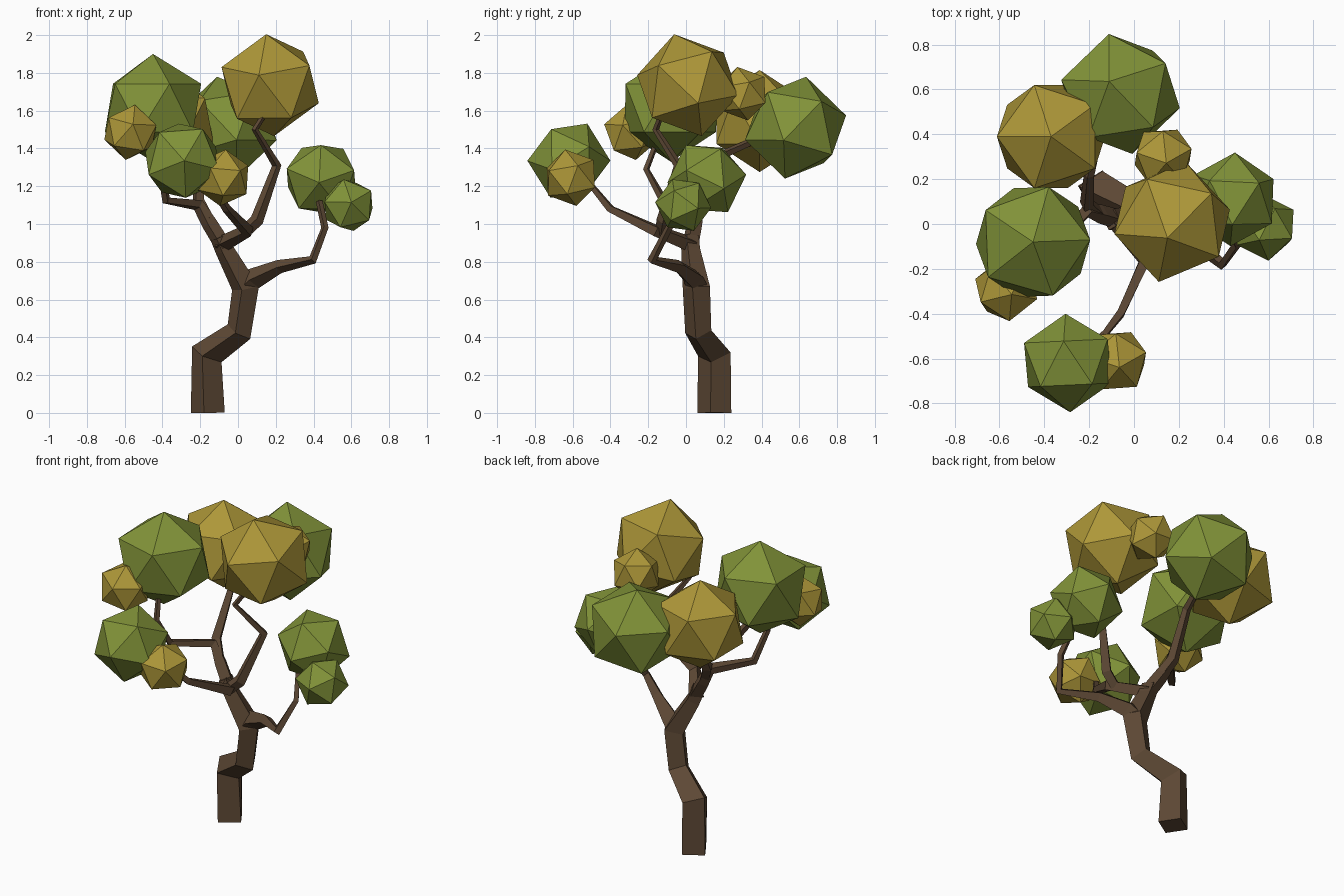
import bpy, bmesh, math
from mathutils import Vector, Matrix

if "Cube" in bpy.data.objects:
    bpy.data.objects.remove(bpy.data.objects["Cube"])


def material(name, color):
    m = bpy.data.materials.new(name)
    m.diffuse_color = (*color, 1)
    m.use_nodes = True
    m.node_tree.nodes["Principled BSDF"].inputs["Base Color"].default_value = m.diffuse_color
    return m


BARK = material("bark", (0.11, 0.065, 0.035))
GREEN = material("green_leaves", (0.22, 0.29, 0.04))
GOLD = material("gold_leaves", (0.42, 0.31, 0.04))


def finish(name, bm, mat):
    bmesh.ops.recalc_face_normals(bm, faces=bm.faces)
    me = bpy.data.meshes.new(name)
    bm.to_mesh(me)
    bm.free()
    me.materials.append(mat)
    ob = bpy.data.objects.new(name, me)
    bpy.context.collection.objects.link(ob)


def limb(name, path):
    """Four-sided tapering tube through (x, y, z, corner radius) points."""
    bm = bmesh.new()
    pts = [Vector(p[:3]) for p in path]
    side = Vector((math.cos(1.35), math.sin(1.35), 0))
    rings = []
    for i, p in enumerate(pts):
        a = (p - pts[i - 1]).normalized() if i else Vector()
        b = (pts[i + 1] - p).normalized() if i < len(pts) - 1 else Vector()
        t = (a + b).normalized()
        side = (side - t * side.dot(t)).normalized()
        up = t.cross(side)
        r = path[i][3]
        rings.append([bm.verts.new(p + d * r) for d in (side, up, -side, -up)])
    for lo, hi in zip(rings, rings[1:]):
        for k in range(4):
            bm.faces.new((lo[k], lo[k - 3], hi[k - 3], hi[k]))
    bm.faces.new(rings[0])
    bm.faces.new(rings[-1])
    finish(name, bm, BARK)


def leaves(name, center, r, mat, pole=(0.1, -0.2, 1), second=(1, 0.3, 0.4)):
    """Icosahedron turned so that one corner points along pole."""
    z = Vector(pole).normalized()
    x = Vector(second)
    x = (x - z * x.dot(z)).normalized()
    rot = Matrix((x, z.cross(x), z)).transposed().to_4x4()
    bm = bmesh.new()
    bmesh.ops.create_icosphere(bm, subdivisions=1, radius=r,
                               matrix=Matrix.Translation(center) @ rot)
    finish(name, bm, mat)


# Trunk and boughs
limb("trunk", [(-.16, .15, 0, .092), (-.165, .15, .31, .09), (.005, .065, .43, .072),
               (.04, .055, .66, .075), (-.07, .025, .86, .052), (-.10, .02, .93, .05)])
limb("right_branch", [(.03, .06, .66, .06), (.08, .04, .71, .058), (.22, -.04, .775, .036),
                      (.395, -.18, .81, .025), (.46, -.09, .98, .02), (.43, -.03, 1.12, .018)])
limb("left_branch", [(-.07, .02, .87, .045), (-.15, .045, 1.0, .042), (-.21, .06, 1.10, .034),
                     (-.38, -.12, 1.125, .024), (-.41, -.21, 1.29, .018), (-.43, -.16, 1.42, .015)])
limb("back_branch", [(-.16, .045, 1.02, .036), (-.21, .09, 1.12, .034),
                     (-.20, .22, 1.38, .024), (-.16, .38, 1.45, .018)])
limb("front_branch", [(-.09, .03, .89, .045), (.05, -.16, .965, .036), (-.06, -.40, 1.08, .024),
                      (-.13, -.49, 1.19, .018), (-.22, -.56, 1.27, .014)])
limb("tall_branch", [(.03, -.13, .955, .034), (.10, -.12, 1.02, .036), (.205, -.04, 1.31, .025),
                     (.09, -.16, 1.50, .018), (.14, -.13, 1.58, .014)])

# Leaf clusters
leaves("leaves_left", (-.45, -.08, 1.615), .285, GREEN, (0, 0, 1), (.27, .01, .09))
leaves("leaves_top", (.17, .01, 1.735), .28, GOLD, (-.02, -.07, .26), (.17, .12, .19))
leaves("leaves_back", (-.06, .58, 1.51), .28, GREEN, (-.05, .055, .265), (-.055, .26, .09))
leaves("leaves_back_left", (-.37, .39, 1.545), .27, GOLD, (0, 0, 1), (-.08, .245, .1))
leaves("leaves_front", (-.295, -.62, 1.335), .22, GREEN, (.01, -.215, 0), (.11, -.09, .17))
leaves("leaves_right", (.44, .11, 1.24), .21, GREEN, (-.01, -.2, -.02), (0, -.09, .18))
leaves("small_leaves_top", (.13, .30, 1.69), .145, GOLD)
leaves("small_leaves_front", (-.08, -.61, 1.245), .153, GOLD)
leaves("small_leaves_left", (-.57, -.29, 1.485), .15, GOLD, (.1, -1, .3), (1, -.4, .3))
leaves("small_leaves_right", (.585, -.015, 1.10), .15, GREEN, (.1, -1, .1), (.8, -.4, -.6))
